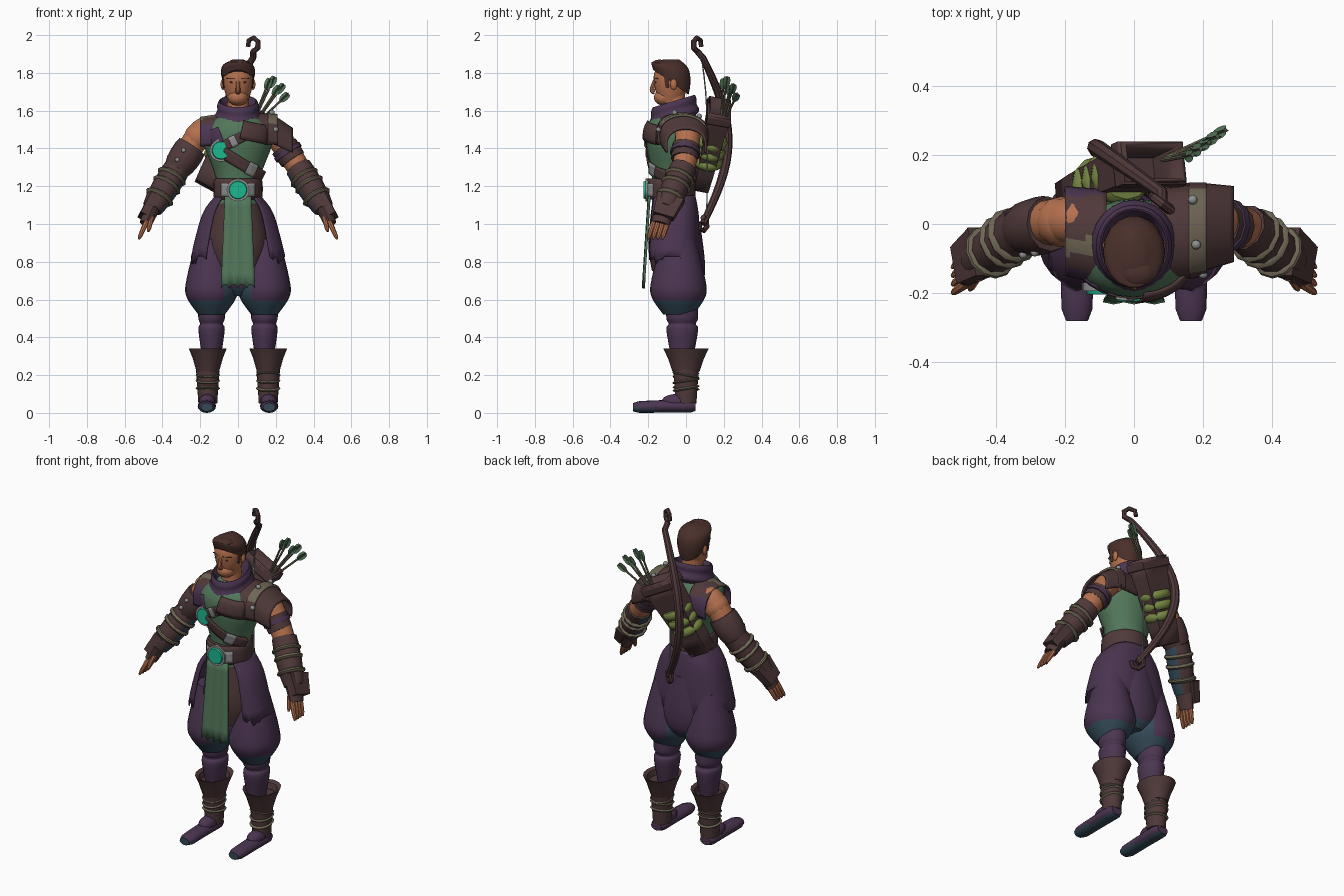
import bpy, bmesh, math, random
from mathutils import Vector

random.seed(4)
if "Cube" in bpy.data.objects:
    bpy.data.objects.remove(bpy.data.objects["Cube"])
made = []


def material(name, code):
    linear = [((channel / 255 + 0.055) / 1.055) ** 2.4 for channel in bytes.fromhex(code)] + [1]
    result = bpy.data.materials.new(name)
    result.use_nodes = True
    result.diffuse_color = linear
    result.node_tree.nodes["Principled BSDF"].inputs["Base Color"].default_value = linear
    return result


skin = material("skin", "B4704E")
hair = material("dark hair", "4A302B")
leather = material("brown leather", "50393A")
purple = material("purple cloth", "4B3551")
green = material("green cloth", "52775A")
teal = material("dark teal cloth", "344A58")
wrap = material("olive wrapping", "6E6654")
lime = material("lime cloth", "758642")
metal = material("grey metal", "8F9090")
gem = material("emerald gem", "1CB890")


def join_rings(name, mats, rings, closed=True, cap=True, rule=None, thick=0):
    """Join point rings into one surface and colour its faces by a rule."""
    bm = bmesh.new()
    rows = [[bm.verts.new(point) for point in ring] for ring in rings]
    count = len(rows[0])
    for low, high in zip(rows, rows[1:]):
        for i in range(count if closed else count - 1):
            j = (i + 1) % count
            bm.faces.new((low[i], low[j], high[j], high[i]))
    if cap and closed:
        bm.faces.new(rows[0])
        bm.faces.new(rows[-1])
    bmesh.ops.recalc_face_normals(bm, faces=bm.faces)
    for face in bm.faces:
        face.material_index = rule(face.calc_center_median()) if rule else 0
    mesh = bpy.data.meshes.new(name)
    bm.to_mesh(mesh)
    bm.free()
    for mat in mats if isinstance(mats, list) else [mats]:
        mesh.materials.append(mat)
    ob = bpy.data.objects.new(name, mesh)
    bpy.context.collection.objects.link(ob)
    if thick:
        ob.modifiers.new("thickness", "SOLIDIFY").thickness = thick
    made.append(ob)
    return ob


def spline(keys, steps):
    """Smooth curve through the key points."""
    keys = [Vector(key) for key in keys]
    if steps == 1:
        return keys
    result = []
    for i, (start, end) in enumerate(zip(keys, keys[1:])):
        leave = (end - keys[max(i - 1, 0)]) / 2
        arrive = (keys[min(i + 2, len(keys) - 1)] - start) / 2
        for step in range(steps):
            t = step / steps
            result.append(start + (end - start) * (3 - 2 * t) * t * t
                          + leave * t * (1 - t) ** 2 - arrive * t * t * (1 - t))
    return result + [keys[-1]]


def power(value, exponent):
    return math.copysign(abs(value) ** exponent, value)


def loft(name, mats, centre, profile, depth=1, fat=0, tilt=0, arc=(0, 360), square=1, n=24, steps=4, **options):
    """Level ovals from a profile of height, width and optional slope."""
    closed = arc[1] - arc[0] == 360
    rings = []
    for row in spline(profile, steps):
        slope = row[2] if len(row) > 2 else tilt
        ring = []
        for i in range(n):
            angle = math.radians(arc[0] + (arc[1] - arc[0]) * i / (n if closed else n - 1))
            across = row[1] * power(math.cos(angle), square)
            back = (row[1] * depth + fat) * power(math.sin(angle), square)
            ring.append((centre[0] + across, centre[1] + back, row[0] + slope * back))
        rings.append(ring)
    return join_rings(name, mats, rings, closed=closed, **options)


def tube(name, mats, path, first, last, bulge=0, flat=1, side=(0, 1, 0), n=12, steps=4, turn=0, rounded=0, **options):
    """Rings across a path, the radius running from first to last."""
    points = spline(path, steps)
    end = len(points) - 1
    rings = []
    for i, point in enumerate(points):
        t = i / end
        radius = first + (last - first) * t + bulge * math.sin(math.pi * t)
        radius *= math.sqrt(1 - rounded * abs(2 * t - 1) ** 8)
        along = (points[min(i + 1, end)] - points[max(i - 1, 0)]).normalized()
        v = (Vector(side) - along * along.dot(Vector(side))).normalized()
        u = v.cross(along)
        angles = [turn + math.tau * k / n for k in range(n)]
        rings.append([point + (u * math.cos(a) + v * math.sin(a) * flat) * radius for a in angles])
    return join_rings(name, mats, rings, **options)


def sleeve(name, mats, a, b, start, stop, first, last, **options):
    return tube(name, mats, [a.lerp(b, start), a.lerp(b, stop)], first, last, **options)


def ball(name, mat, centre, radius, squash=(1, 1, 1)):
    angles = [math.pi * (i + 0.5) / 8 for i in range(8)]
    rings = [[Vector(centre) + Vector((squash[0] * math.sin(a) * math.cos(b), squash[1] * math.sin(a) * math.sin(b),
                                       squash[2] * math.cos(a))) * radius
              for b in (math.tau * k / 12 for k in range(12))] for a in angles]
    join_rings(name, mat, rings)


# Torso, belt and inner coat
shirt = loft("shirt", green, (0, -.07), [(1.1, .12), (1.25, .12), (1.42, .18), (1.52, .17), (1.6, .06)], depth=.5, fat=.05)
loft("belt", leather, (0, -.08), [(1.13, .12), (1.15, .13), (1.22, .13), (1.24, .12)])
loft("inner_coat", leather, (0, -.07), [(.75, .12), (.9, .16), (1.15, .11)], depth=.5, fat=.05)
bpy.context.view_layer.update()


def sash(name, mat, start, end, width, lift=.006):
    """Strip laid on the chest between two points seen from the front."""
    start, end = Vector(start), Vector(end)
    across = (end - start).orthogonal().normalized() * width / 2
    rows = []
    for i in range(11):
        middle = start.lerp(end, i / 10)
        row = []
        for k in (-1, -.5, 0, .5, 1):
            spot = middle + across * k
            hit, place = shirt.ray_cast((spot.x, -1, spot.y), (0, 1, 0))[:2]
            row.append((spot.x, (place.y if hit else -.1) - lift, spot.y))
        rows.append(row)
    join_rings(name, mat, rows, closed=False, thick=.008)


sash("chest_sash_low", leather, (-.08, 1.38), (.13, 1.25), .06)
sash("chest_sash_high", leather, (-.1, 1.4), (.06, 1.48), .055)
sash("shoulder_strap_front", purple, (-.14, 1.5), (-.1, 1.4), .07)
sash("left_chest_plate", leather, (.02, 1.5), (.16, 1.47), .1, lift=.018)
sash("sash_buckle", metal, (.05, 1.3), (.09, 1.28), .07, lift=.012)
sash("sash_clip", metal, (-.04, 1.43), (-.01, 1.445), .06, lift=.012)
for s in (-1, 1):
    sash("belt_clip", metal, (s * .05, 1.18), (s * .09, 1.18), .07, lift=.04)

# Round ornaments
for name, spot in (("chest_brooch", Vector((-.09, -.19, 1.39))), ("belt_buckle", Vector((0, -.21, 1.18)))):
    front = spot - Vector((0, .02, 0))
    sleeve(name + "_rim", metal, spot, front, -1, .2, .06, .06, side=(0, 0, 1), n=20)
    sleeve(name + "_gem", gem, spot, front, 0, .7, .05, .045, side=(0, 0, 1), n=20)

# Open skirt with a torn hem, and the hanging front cloth
skirt = loft("skirt", purple, (0, -.07), [(1.15, .12), (1.05, .19), (.83, .25)], depth=.25, fat=.09,
             square=.8, arc=(-52, 232), n=44, thick=.008)
for vertex in skirt.data.vertices[-44:]:
    vertex.co.z -= random.choice((0, .02, .04)) + (.06 if vertex.co.y > 0 else 0)
cloth = []
for i in range(9):
    t = i / 8
    tear = .02 if i == 8 else 0
    cloth.append([(k / 6 * (.07 + .02 * t), -.2 - .03 * t - .003 * math.cos(k * 1.6), 1.15 - .47 * t - tear * (k % 3 == 0))
                  for k in range(-6, 7)])
join_rings("front_cloth", green, cloth, closed=False, thick=.01)

# Legs, boots and shoes
loft("trouser_seat", [purple, teal], (0, -.03), [(.62, .06), (.68, .15), (.8, .17), (1, .12)], depth=.5, fat=.045,
     rule=lambda c: int(c.z < .66))
for s in (-1, 1):
    loft("baggy_trouser", [purple, teal], (s * .14, -.04), [(.52, .07), (.62, .135), (.72, .13), (.92, .08)], fat=.01,
         rule=lambda c: int(c.z < .58 or (c.z < .68 and abs(c.x) < .08)))
    loft("lower_leg", purple, (s * .14, -.02), [(.3, .05), (.44, .07), (.47, .06), (.5, .07), (.56, .07)], depth=1.2)
    ankle = (s * .16, 0)
    loft("boot_shaft", leather, ankle, [(.05, .05), (.2, .06), (.3, .07)], depth=1.1)
    loft("boot_cuff", leather, ankle, [(.22, .06), (.29, .08), (.34, .1), (.33, .08), (.25, .06)], depth=1.2, steps=1, n=16)
    for z in (.13, .17, .2):
        loft("boot_wrap", wrap, ankle, [(z - .01, .05), (z, .065), (z + .01, .05)], depth=1.1, tilt=random.uniform(-.2, .2))
    tube("shoe", [purple, teal], [(s * .165, .05, .035), (s * .165, -.1, .035), (s * .165, -.28, .03)], .05, .045,
         rounded=.5, flat=.7, n=16, side=(0, 0, 1), rule=lambda c: int(c.z < .016 or (c.z < .03 and c.y < -.25)))
    ball("instep", purple, (s * .163, -.05, .06), .05, (.9, 1.6, .8))

# Scarf, neck and head
loft("scarf", purple, (0, -.065), [(1.53, .09), (1.56, .125), (1.6, .11), (1.63, .11), (1.65, .095), (1.59, .07)],
     fat=.01, tilt=.3)
loft("neck", skin, (0, -.06), [(1.55, .06), (1.7, .055)], n=16)
loft("head", skin, (0, -.08), [(1.64, .05), (1.72, .075), (1.79, .08), (1.85, .05)], fat=.01)
ball("jaw", skin, (0, -.115, 1.67), .055, (1, 1, .8))
loft("hair", hair, (0, -.08), [(1.75, .08, -.7), (1.8, .09, -.5), (1.84, .08, -.2), (1.87, .03, 0)], fat=.015, n=18)
ball("quiff", hair, (.01, -.14, 1.85), .05, (1, .8, .4))
tube("nose", skin, [(0, -.165, 1.76), (0, -.18, 1.71), (0, -.165, 1.7)], .01, .015, n=8)
for s in (-1, 1):
    ball("ear", skin, (s * .08, -.065, 1.74), .03, (.4, .6, 1))
    ball("eye", hair, (s * .035, -.16, 1.75), .01, (1, .4, .4))
    tube("eyebrow", hair, [(s * .015, -.168, 1.77), (s * .06, -.15, 1.77)], .004, .003, n=6)
    tube("sideburn", hair, [(s * .08, -.1, 1.8), (s * .075, -.1, 1.72)], .02, .008, side=(1, 0, 0), flat=.4, n=8)

# Arms, bracers and hands
for s in (-1, 1):
    shoulder, elbow = Vector((s * .19, .01, 1.49)), Vector((s * .325, -.015, 1.29))
    wrist, tip = Vector((s * .455, -.11, 1.08)), Vector((s * .525, -.16, .92))
    tube("arm", skin, [(s * .13, 0, 1.49), shoulder, elbow, wrist], .065, .04, bulge=.013, n=16)
    sleeve("bracer", [leather, teal], elbow, wrist, -.05, 1, .07, .055, bulge=.01, n=10,
           rule=lambda c: int(abs(c.x) < .275 + (1.29 - c.z) * .62))
    for t in (.15, .35, .65):
        lean = Vector((0, 0, random.uniform(-.01, .01)))
        sleeve("bracer_wrap", wrap, elbow - lean, wrist + lean, t, t + .1, .07, .07 - t * .01, bulge=.015)
    tube("hand_guard", leather, [wrist + Vector((-s * .01, .03, .06)), wrist + Vector((s * .05, -.01, -.04))], .04, .03,
         flat=2.6, n=4, turn=math.pi / 4)
    sleeve("glove", leather, wrist, tip, 0, .5, .04, .032, flat=1.5)
    for k in range(4):
        spread = Vector((0, .025 * k - .04, 0))
        sleeve("finger", skin, wrist + spread, tip + spread, .4, 1, .016, .01, rounded=.6, n=8)
    tube("thumb", skin, [wrist + Vector((0, -.04, -.03)), wrist + Vector((s * .02, -.08, -.12))], .016, .01, rounded=.6, n=8)
    # Upper arm gear differs from side to side
    if s < 0:
        ball("bare_shoulder", skin, shoulder.lerp(elbow, .15), .075)
        sleeve("right_arm_guard", leather, shoulder, elbow, .4, 1, .08, .07, bulge=.01)
        for t in (.5, .75):
            ball("guard_stud", metal, shoulder.lerp(elbow, t) + Vector((-.03, -.08, 0)), .012)
    else:
        sleeve("left_arm_band", leather, shoulder, elbow, .4, .75, .075, .07)
        sleeve("left_arm_band_trim", purple, shoulder, elbow, .5, .6, .08, .08)


# Shoulder plates
def arch(name, mats, start, end, first, last, **options):
    rings = []
    for i in range(9):
        t = i / 8
        radius = first + (last - first) * t
        angles = [math.radians(-15 + 210 * k / 24) for k in range(25)]
        rings.append([Vector(start).lerp(Vector(end), t)
                      + Vector((0, -math.cos(a), .9 * power(math.sin(a), .8))) * radius for a in angles])
    join_rings(name, mats, rings, closed=False, thick=.012, **options)


arch("left_shoulder_inner", leather, (.05, -.04, 1.47), (.18, -.02, 1.46), .14, .135)
arch("left_shoulder_trim", [leather, wrap], (.16, -.02, 1.465), (.21, -.015, 1.46), .14, .135,
     rule=lambda c: int(c.z > 1.53))
arch("left_shoulder_outer", leather, (.19, -.01, 1.46), (.29, 0, 1.41), .13, .11)
arch("right_shoulder_strap", [leather, purple, wrap], (-.2, -.02, 1.45), (-.08, -.04, 1.46), .13, .14,
     rule=lambda c: 1 if c.z < 1.53 else 2 if -.09 < c.y < -.04 else 0)
for spot in ((.2, -.145, 1.5), (.08, -.18, 1.51), (.18, -.06, 1.59), (.17, .07, 1.57)):
    ball("shoulder_stud", metal, spot, .014)

# Quiver, cloth ties and arrows
low, top = Vector((-.17, .08, 1.2)), Vector((.06, .18, 1.62))
box = dict(n=4, turn=math.pi / 4, flat=.6)
sleeve("quiver", leather, low, top, 0, 1, .09, .14, cap=False, thick=.015, **box)
sleeve("quiver_inside", leather, low, top, 0, .7, .08, .11, **box)
sleeve("quiver_rim", leather, low, top, .88, .97, .15, .15, cap=False, thick=.02, **box)
for t in (.28, .4, .52):
    sleeve("quiver_tie", lime, low, top, t, t + .1, .08, .08, bulge=.015, flat=.9)
for k in range(5):
    nock = Vector((.17 + .024 * k, .2 + .018 * k, 1.77 - .02 * k + .03 * (k % 2)))
    root = top.lerp(nock, .2) - Vector((0, 0, .1))
    sleeve("arrow_shaft", wrap, root, nock, 0, 1, .006, .006, n=6)
    for sides in ((0, 1, 0), (1, 0, 0)):
        sleeve("arrow_fletching", green, root, nock, .75, 1, .01, .014, bulge=.008, flat=.15, side=sides, n=4)

# Bow lying in one slanted plane, its hooked ends and its string
slant = Vector((-.8, .6, 0))
grip, crest = Vector((.05, .09, 1)), Vector((.08, .06, 1.95))
hooks = [[centre + (slant * math.cos(a) + Vector((0, 0, math.sin(a)))) * .036 for a in (start - k for k in range(6))]
         for centre, start in ((crest, -1.6), (grip, 1.6))]
bend = [grip.lerp(Vector((.08, .09, 1.88)), i / 16) + slant * .22 * math.sin(math.pi * i / 16) for i in range(17)]
tube("bow", leather, bend + [hooks[0][0]], .018, .016, bulge=.008, side=(.6, .8, 0), n=8, steps=1)
for name, loop in zip(("bow_top_hook", "bow_bottom_hook"), hooks):
    tube(name, leather, loop, .016, .012, side=(.6, .8, 0), n=8, steps=1)
tube("bow_string", metal, [(.08, .08, 1.9), (.03, .11, 1.6), (.03, .11, 1)], .004, .004, n=6)

# Smooth shading with sharp creases kept
bpy.ops.object.select_all(action="DESELECT")
for ob in made:
    ob.select_set(True)
bpy.context.view_layer.objects.active = made[0]
bpy.ops.object.shade_smooth_by_angle(angle=math.radians(38))
